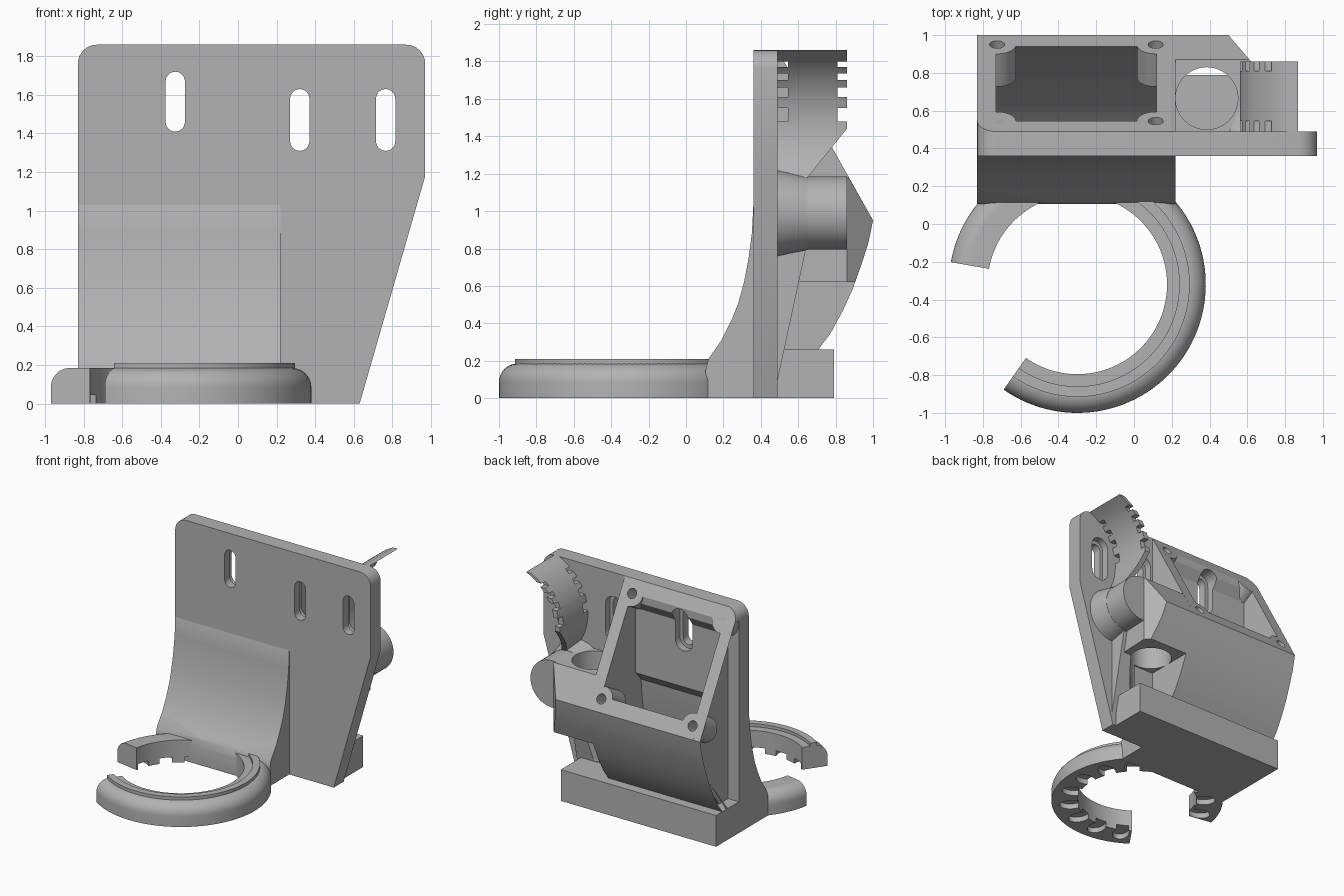
import bpy, bmesh
from math import sin, cos, pi, radians, sqrt
from mathutils import Vector

if "Cube" in bpy.data.objects:
    bpy.data.objects.remove(bpy.data.objects["Cube"])

grey = bpy.data.materials.new("plain grey")
grey.use_nodes = True
grey.diffuse_color = (0.45, 0.45, 0.45, 1)
grey.node_tree.nodes["Principled BSDF"].inputs["Base Color"].default_value = grey.diffuse_color


def finish(name, bm):
    bmesh.ops.recalc_face_normals(bm, faces=bm.faces)
    mesh = bpy.data.meshes.new(name)
    bm.to_mesh(mesh)
    bm.free()
    mesh.materials.append(grey)
    ob = bpy.data.objects.new(name, mesh)
    bpy.context.collection.objects.link(ob)
    return ob


def prism(name, pts, axis, lo, hi):
    """Extrude a flat outline along one axis."""
    bm = bmesh.new()
    place = {"x": lambda p, t: (t, p[0], p[1]),
             "y": lambda p, t: (p[0], t, p[1]),
             "z": lambda p, t: (p[0], p[1], t)}[axis]
    a, b = ([bm.verts.new(place(p, t)) for p in pts] for t in (lo, hi))
    bm.faces.new(a)
    bm.faces.new(b[::-1])
    for i in range(len(pts)):
        j = (i + 1) % len(pts)
        bm.faces.new((a[i], a[j], b[j], b[i]))
    return finish(name, bm)


def box(name, x0, x1, y0, y1, z0, z1):
    return prism(name, [(x0, y0), (x1, y0), (x1, y1), (x0, y1)], "z", z0, z1)


def rod(name, p, q, r0, r1=None, sides=48):
    p, q = Vector(p), Vector(q)
    bm = bmesh.new()
    bmesh.ops.create_cone(bm, cap_ends=True, segments=sides, radius1=r0,
                          radius2=r1 or r0, depth=(q - p).length)
    turn = (q - p).to_track_quat("Z", "Y").to_matrix().to_4x4()
    turn.translation = (p + q) / 2
    bm.transform(turn)
    return finish(name, bm)


def arc(cx, cy, r, a0, a1, n, ry=None):
    steps = [radians(a0 + (a1 - a0) * i / n) for i in range(n + 1)]
    return [(cx + r * cos(a), cy + (ry or r) * sin(a)) for a in steps]


def sweep(name, profile, centre, a0, a1, n):
    """Turn a (radius, height) outline around a vertical axis."""
    bm = bmesh.new()
    rows = []
    for i in range(n + 1):
        a = radians(a0 + (a1 - a0) * i / n)
        rows.append([bm.verts.new((centre[0] + r * cos(a), centre[1] + r * sin(a), z))
                     for r, z in profile])
    for s, t in zip(rows, rows[1:]):
        for i in range(len(profile)):
            j = (i + 1) % len(profile)
            bm.faces.new((s[i], s[j], t[j], t[i]))
    bm.faces.new(rows[0])
    bm.faces.new(rows[-1][::-1])
    return finish(name, bm)


def combine(ob, others, op="DIFFERENCE"):
    for other in others:
        mod = ob.modifiers.new("b", "BOOLEAN")
        mod.operation, mod.object, mod.solver = op, other, "EXACT"
    graph = bpy.context.evaluated_depsgraph_get()
    mesh = bpy.data.meshes.new_from_object(ob.evaluated_get(graph))
    ob.modifiers.clear()
    ob.data = mesh
    return ob


def slot(x, z0, z1, r, y0, y1):
    pts = arc(x, z1 - r, r, 0, 180, 12) + arc(x, z0 + r, r, 180, 360, 12)
    return prism("slot_cutter", pts, "y", y0, y1)


# Shared outlines
LEFT, SIDE = -0.83, 0.22
ring_c = (-0.30, -0.32)
pivot = (0.635, 0.99)
back_curve = [(1, .95), (.975, .83), (.94, .72), (.89, .58), (.84, .47),
              (.775, .35), (.7, .25), (.63, .16), (.55, .085), (.43, 0)]
plate_outline = ([(LEFT, 0), (0.63, 0), (0.97, 1.18)]
                 + arc(0.87, 1.76, 0.1, 0, 90, 8) + arc(LEFT + .1, 1.76, 0.1, 90, 180, 8))

# Cutters
cavity = prism("cavity_cutter", [
    (.545, 1.95), (.545, 1.70), (.49, 1.62), (.49, 1.08), (.42, 1.0), (.40, .8), (.34, .5),
    (.24, .26), (.22, .08), (.42, .08), (.58, .22), (.70, .38), (.79, .55), (.87, .78),
    (.92, .97), (.95, 1.1), (.95, 1.95)], "x", -0.73, 0.12)
slots = []
for x, z0, z1 in ((-.325, 1.41, 1.72), (.32, 1.31, 1.63), (.765, 1.31, 1.63)):
    slots += [slot(x, z0, z1, .05, .3, .6), slot(x, z0 - .03, z1 + .03, .08, .43, .6)]
screw_hole = rod("screw_cutter", (pivot[0], .2, pivot[1]), (pivot[0], 1.2, pivot[1]), .036)
nut_recess = rod("nut_cutter", (pivot[0], .78, pivot[1]), (pivot[0], 1.2, pivot[1]), .09)
bore = rod("bore_cutter", (.385, .665, .262), (.385, .665, 1.4), .165, sides=64)
ring_hole = rod("ring_cutter", (*ring_c, -.2), (*ring_c, .6), .475, sides=96)
plate_limit = prism("limit_cutter", plate_outline, "y", .2, 1.2)
helpers = [cavity, screw_hole, nut_recess, bore, ring_hole, plate_limit] + slots

# Corner bosses on the sloped mounting frame
normal = Vector((0, 0.87, 0.49))
boss_holes, bosses = [], []
for x in (-.725, .115):
    for y in (.545, .95):
        p = Vector((x, y, 1.86 - (y - .49) * .91 / .51))
        boss_holes.append(rod("boss_cutter", p - normal * .13, p + normal * .1, .04, sides=24))
        depth = .2 if y > .9 else .12
        bosses.append(rod("frame_boss", p - normal * depth, p, .1))
for b in bosses:
    combine(b, boss_holes)
helpers += boss_holes

# Mounting plate
plate = prism("mounting_plate", plate_outline, "y", .36, .49)
combine(plate, slots + [screw_hole, cavity] + boss_holes)

# Wedge shaped duct box behind the plate
duct = prism("duct_box", [(.47, 0), (.47, 1.86), (.49, 1.86)] + back_curve, "x", LEFT, SIDE)
combine(duct, [plate_limit], "INTERSECT")
combine(duct, [cavity] + slots[:2] + boss_holes)

# Curved neck in front of the plate
neck = prism("curved_neck", [
    (.37, 0), (.37, 1.05), (.36, 1.03), (.352, .88), (.335, .75), (.31, .62), (.28, .51),
    (.24, .41), (.19, .31), (.12, .21), (.105, .15), (.11, 0)], "x", LEFT, SIDE)
combine(neck, [cavity, ring_hole])

# Foot block
foot = box("foot_block", LEFT, .6, .40, .79, 0, .26)
combine(foot, [cavity])

# Sensor socket beside the duct
side_profile = [(.47, 0), (.47, 1.18), (.87, 1.18)] + back_curve
plan = prism("plan_cutter", [(.2, .4), (.6, .4), (.62, .86), (.5, 1), (.2, 1.0)], "z", .62, 1.3)
lower = prism("lower_cutter", [(.2, .4), (.385, .4)] + arc(.385, .665, .2, -90, 60, 24)
              + [(.42, 1.02), (.2, 1.02)], "z", -.1, .62)
for name, shape in (("socket_top", plan), ("socket_sleeve", lower)):
    part = prism(name, side_profile, "x", SIDE, .7)
    combine(part, [shape], "INTERSECT")
    combine(part, [bore, screw_hole, nut_recess])
helpers += [plan, lower]

# Pivot boss with its flared base and rib
px, pz = pivot
for part in (rod("pivot_boss", (px, .64, pz), (px, .86, pz), .195, sides=64),
             rod("pivot_flare", (px, .48, pz), (px, .65, pz), .232, .197, sides=64),
             prism("pivot_rib", [(.48, .05), (.48, .9), (.65, .85), (.64, .79)], "x", .42, .64)):
    combine(part, [bore, screw_hole, nut_recess])

# Curved cable guide with notched edges
bow = [(1.01 - sqrt(.45 ** 2 - (z - 1.45) ** 2), z)
       for z in [1.15 + .71 * i / 20 for i in range(21)]]
guide = prism("cable_guide", bow + [(x + .045, z) for x, z in bow[::-1]], "y", .48, .86)
trim = [prism("trim_cutter", [(.86, 1.44), (.65, 1.18), (.65, 1), (1, 1), (1, 1.44)], "x", .3, 1.2)]
for z0, z1 in ((1.48, 1.55), (1.61, 1.66), (1.70, 1.735), (1.77, 1.80)):
    trim += [box("trim_cutter", .3, 1.2, y, y + .08, z0, z1) for y in (.465, .81)]
combine(guide, trim)
helpers += trim

# Open air ring with vents underneath, and its lip
ring = sweep("air_ring", [(.475, 0), (.68, 0)] + arc(.58, .085, .1, 0, 90, 10)
             + [(.475, .185)], ring_c, 235, 530, 100)
vents = []
for k in range(13):
    a = radians(244 + 23.2 * k)
    u, v = Vector((cos(a), sin(a))), Vector((-sin(a), cos(a)))
    oval = [Vector(ring_c) + u * (.53 + s) + v * t for s, t in arc(0, 0, .09, 0, 345, 23, .065)]
    vents.append(prism("vent_cutter", [tuple(p) for p in oval], "z", -.05, .045))
combine(ring, vents)
helpers += vents
sweep("ring_lip", [(.54, .17), (.595, .17), (.595, .21), (.54, .21)], ring_c, 235, 418, 70)

# Remove cutters, then smooth the rounded surfaces
for h in helpers:
    bpy.data.objects.remove(h)
bpy.ops.object.select_all(action="DESELECT")
for ob in bpy.context.scene.objects:
    if ob.type == "MESH":
        ob.select_set(True)
        bpy.context.view_layer.objects.active = ob
bpy.ops.object.shade_smooth_by_angle(angle=pi / 6)
